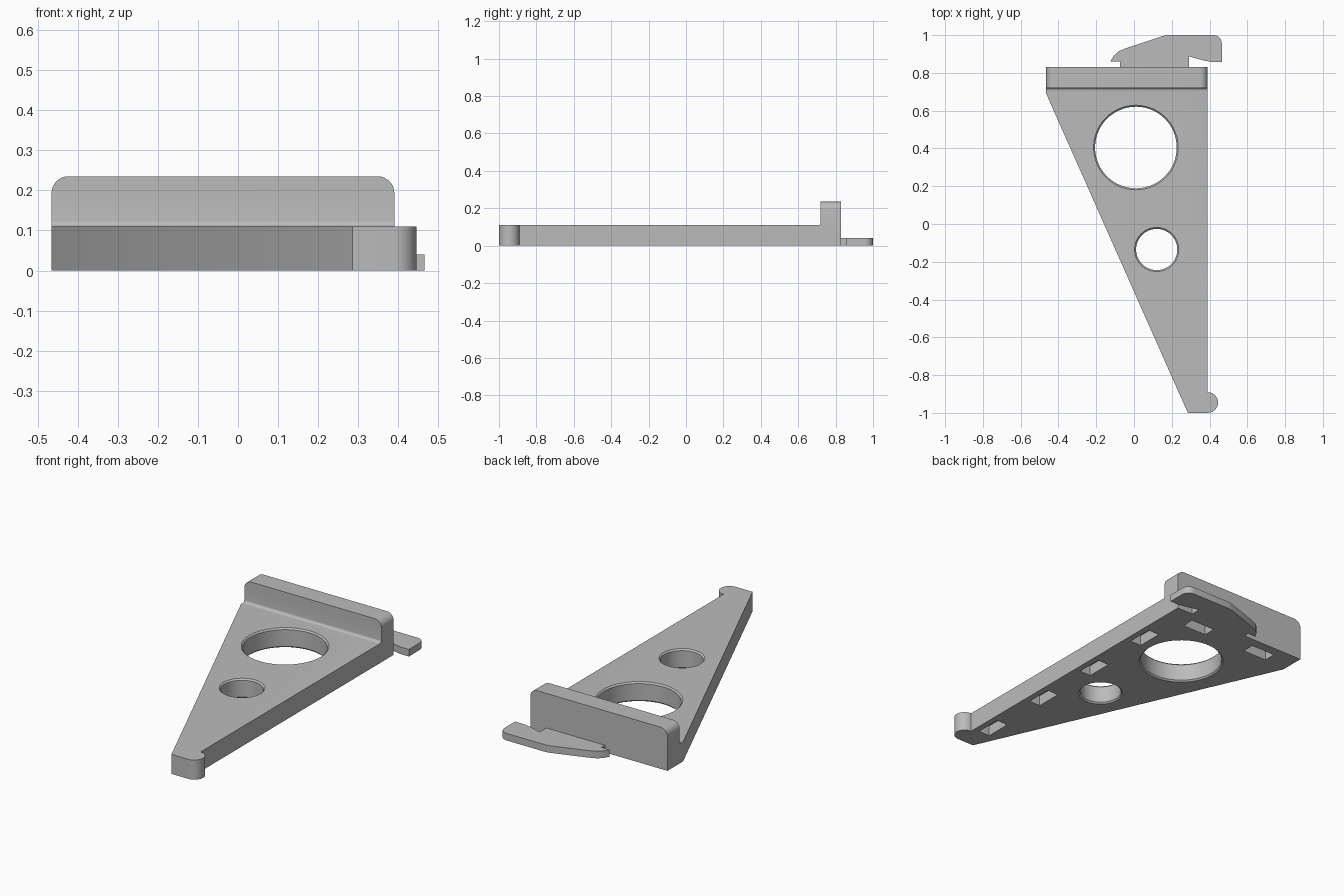
import bpy, bmesh
from math import sin, cos, pi, radians
from mathutils import Matrix

if "Cube" in bpy.data.objects:
    bpy.data.objects.remove(bpy.data.objects["Cube"], do_unlink=True)

grey = bpy.data.materials.new("plain grey")
grey.use_nodes = True
COLOUR = (0.5, 0.5, 0.5, 1)
grey.diffuse_color = COLOUR
grey.node_tree.nodes["Principled BSDF"].inputs["Base Color"].default_value = COLOUR

TOP = 0.11                      # plate thickness
LEFT, RIGHT = 0.39, -0.465      # plate sides
BACK, WALL = 0.83, 0.72         # wall rear and front


def arc(cx, cy, r, start, end, steps=12):
    angles = [radians(start + (end - start) * i / steps) for i in range(steps + 1)]
    return [(cx + r * cos(a), cy + r * sin(a)) for a in angles]


def finish(name, bm):
    bmesh.ops.recalc_face_normals(bm, faces=bm.faces)
    mesh = bpy.data.meshes.new(name)
    bm.to_mesh(mesh)
    bm.free()
    mesh.materials.append(grey)
    obj = bpy.data.objects.new(name, mesh)
    bpy.context.collection.objects.link(obj)
    return obj


def prism(points, depth):
    """Closed profile in xy, extruded upwards."""
    bm = bmesh.new()
    face = bm.faces.new([bm.verts.new((x, y, 0)) for x, y in points])
    res = bmesh.ops.extrude_face_region(bm, geom=[face])
    verts = [v for v in res["geom"] if isinstance(v, bmesh.types.BMVert)]
    bmesh.ops.translate(bm, verts=verts, vec=(0, 0, depth))
    return bm


def combine(obj, other, operation):
    mod = obj.modifiers.new(operation.lower(), "BOOLEAN")
    mod.object, mod.operation, mod.solver = other, operation, "EXACT"
    bpy.context.view_layer.objects.active = obj
    bpy.ops.object.modifier_apply(modifier=mod.name)
    bpy.data.objects.remove(other, do_unlink=True)


def smooth(obj):
    bpy.ops.object.select_all(action="DESELECT")
    obj.select_set(True)
    bpy.context.view_layer.objects.active = obj
    bpy.ops.object.shade_smooth_by_angle(angle=radians(30))


# Tapered plate with a rounded nub at the tip
outline = [(0.285, -1)] + arc(LEFT, -0.945, 0.055, -90, 90)
outline += [(LEFT, BACK), (RIGHT, BACK), (RIGHT, 0.69)]
bracket = finish("bracket_plate", prism(outline, TOP))

# Upright wall with a fillet at its foot and rounded top corners
profile = [(BACK, 0.06), (BACK, 0.235), (WALL, 0.235)]
profile += arc(WALL - 0.014, TOP + 0.014, 0.014, 0, -90, 6) + [(WALL - 0.014, 0.06)]
bm = prism(profile, LEFT - RIGHT)
turn = Matrix(((0, 0, 1, RIGHT), (1, 0, 0, 0), (0, 1, 0, 0), (0, 0, 0, 1)))
bm.transform(turn)
corners = [e for e in bm.edges if all(v.co.z > 0.23 for v in e.verts)
           and abs(e.verts[0].co.x - e.verts[1].co.x) < 0.001]
bmesh.ops.bevel(bm, geom=corners, offset=0.042, segments=8, profile=0.5, affect="EDGES")
combine(bracket, finish("wall", bm), "UNION")

# Round holes with a small chamfer on both rims
for x, y, r in [(0.01, 0.405, 0.216), (0.12, -0.135, 0.109)]:
    bm = bmesh.new()
    rings = []
    for z, grow in [(-0.01, 0.018), (0.008, 0), (TOP - 0.008, 0), (TOP + 0.01, 0.018)]:
        circle = arc(x, y, r + grow, 0, 360, 64)[:-1]
        rings.append([bm.verts.new((px, py, z)) for px, py in circle])
    for low, high in zip(rings, rings[1:]):
        for i in range(len(low)):
            j = (i + 1) % len(low)
            bm.faces.new((low[i], low[j], high[j], high[i]))
    bm.faces.new(rings[0])
    bm.faces.new(rings[-1])
    combine(bracket, finish("hole_cutter", bm), "DIFFERENCE")

# Pockets in the underside, along the straight side and the back
slots = [(0.32, -0.79 + 0.42 * i, 0.07, 0.15) for i in range(4)]
slots += [(x, 0.74, 0.15, 0.07) for x in (0.17, -0.25)]
for x, y, w, d in slots:
    bm = bmesh.new()
    bmesh.ops.create_cube(bm, size=1)
    bmesh.ops.scale(bm, verts=bm.verts, vec=(w, d, 0.12))
    bmesh.ops.translate(bm, verts=bm.verts, vec=(x, y, 0))
    combine(bracket, finish("slot_cutter", bm), "DIFFERENCE")
smooth(bracket)

# Thin hooked clip behind the wall
clip = [(-0.075, BACK), (0.29, BACK), (0.29, 0.888), (0.36, 0.868), (0.41, 0.858), (0.465, 0.858)]
clip += arc(0.42, 0.955, 0.045, 0, 90, 8)
clip += [(0.18, 1.0), (0.15, 0.995), (-0.05, 0.928)]
clip += [(-0.085, 0.912), (-0.108, 0.89), (-0.125, 0.86), (-0.075, 0.86)]
smooth(finish("hook_clip", prism(clip, 0.04)))
